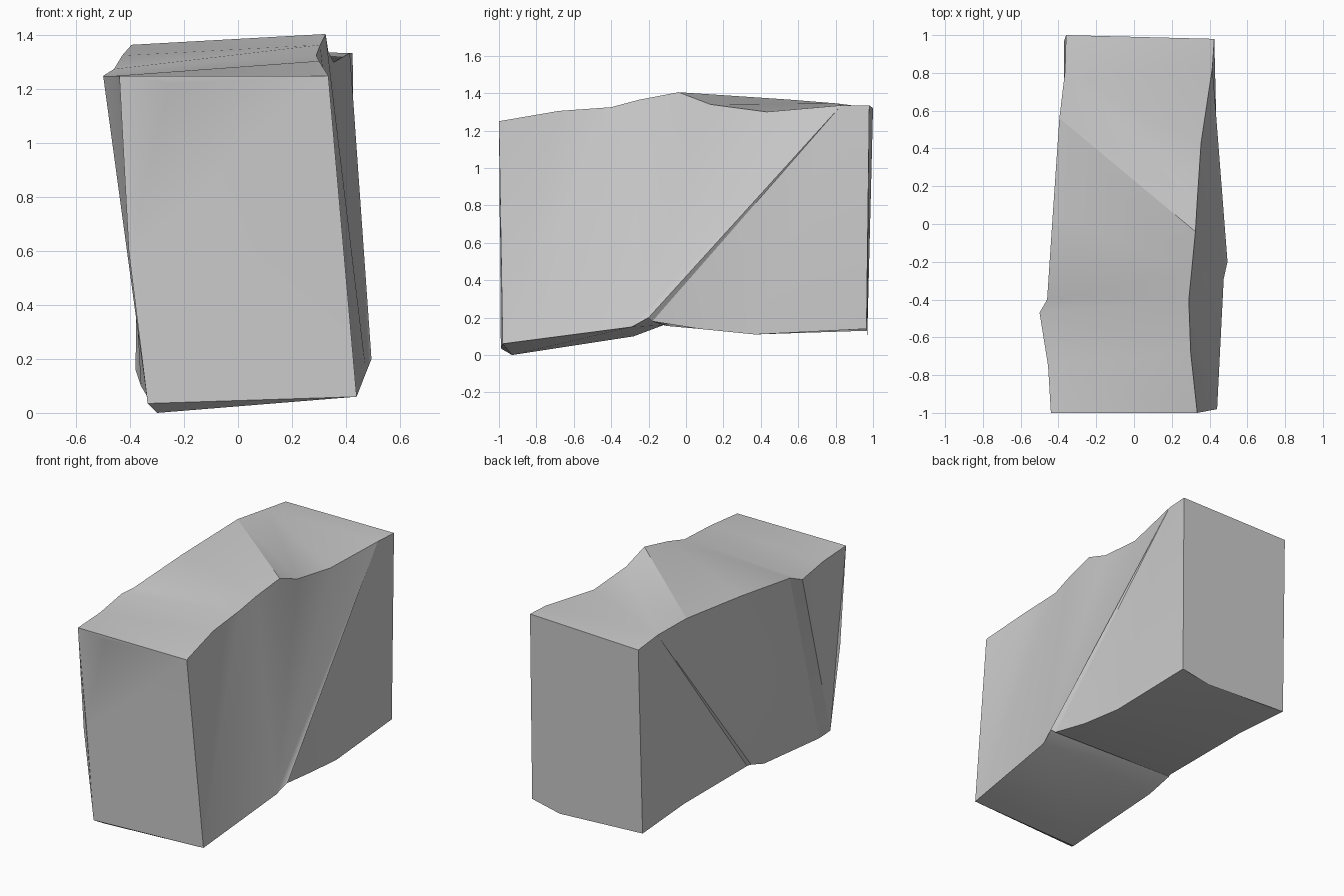
import bpy
import bmesh
import math

cube = bpy.data.objects.get("Cube")
if cube:
    bpy.data.objects.remove(cube)

grey = bpy.data.materials.new("stone_grey")
grey.use_nodes = True
colour = (0.6, 0.6, 0.6, 1)
grey.diffuse_color = colour
grey.node_tree.nodes["Principled BSDF"].inputs["Base Color"].default_value = colour

bm = bmesh.new()


def chain(*points):
    return [bm.verts.new(p) for p in points]


def face(*verts):
    return bm.faces.new(verts)


def strip(a, b):
    """Fill the surface between two chains of vertices with triangles."""
    i = j = 0
    while i < len(a) - 1 or j < len(b) - 1:
        if j == len(b) - 1 or (i < len(a) - 1 and
                               (i + 1) / (len(a) - 1) <= (j + 1) / (len(b) - 1)):
            face(a[i], a[i + 1], b[j])
            i += 1
        else:
            face(a[i], b[j + 1], b[j])
            j += 1


# Upper edges, running front to back
top_pos = chain((.335, -1, 1.25), (.3, -.68, 1.305), (.29, -.4, 1.325),
                (.305, -.25, 1.365), (.325, -.04, 1.405), (.335, .13, 1.34),
                (.355, .43, 1.3), (.415, .83, 1.335), (.425, .98, 1.335))
top_neg = chain((-.44, -1, 1.25), (-.455, -.75, 1.25), (-.5, -.47, 1.25),
                (-.46, -.4, 1.275), (-.43, .05, 1.325), (-.395, .56, 1.365),
                (-.365, .81, 1.345), (-.36, 1, 1.32))

# Lower edges, each starting halfway up the front corner
low_pos = chain((.355, -.99, .6), (.44, -.98, .06), (.475, -.29, .15),
                (.495, -.2, .2), (.475, -.18, .18), (.45, .07, .14),
                (.44, .37, .11), (.42, .965, .14))
low_neg = chain((-.405, -.99, .6), (-.335, -.99, .035), (-.3, -.93, 0),
                (-.36, -.28, .1), (-.38, -.12, .16), (-.365, -.1, .155),
                (-.37, .55, .16), (-.37, .97, .13))
front_dip, back_dip = chain((-.25, -.99, 1.22), (.22, .97, .1))

# Top, split along the slanting ridge
face(top_neg[0], front_dip, top_pos[0])
strip(top_neg[:6], top_pos[:5])
strip(top_neg[5:], top_pos[4:])

# Sides, split along the diagonal step
for top, low, t, d in ((top_pos, low_pos, 7, 3), (top_neg, low_neg, 6, 4)):
    face(top[0], low[0], low[1])
    strip(top[:t + 1], low[1:d + 1])
    face(top[t], low[d], low[d + 1])
    strip(top[t:], low[d + 1:])

# Underside
strip(low_neg[1:5], low_pos[1:4])
strip(low_neg[4:], low_pos[3:])
face(low_neg[-1], low_pos[-1], back_dip)

# Front and back ends
face(front_dip, top_neg[0], low_neg[0], low_pos[0], top_pos[0])
face(low_neg[0], low_neg[1], low_pos[1], low_pos[0])
face(top_neg[-1], top_pos[-1], low_pos[-1], back_dip, low_neg[-1])

bmesh.ops.recalc_face_normals(bm, faces=bm.faces[:])
mesh = bpy.data.meshes.new("block")
bm.to_mesh(mesh)
bm.free()
mesh.materials.append(grey)
block = bpy.data.objects.new("block", mesh)
bpy.context.collection.objects.link(block)
bpy.context.view_layer.objects.active = block
block.select_set(True)
bpy.ops.object.shade_smooth_by_angle(angle=math.radians(30))
